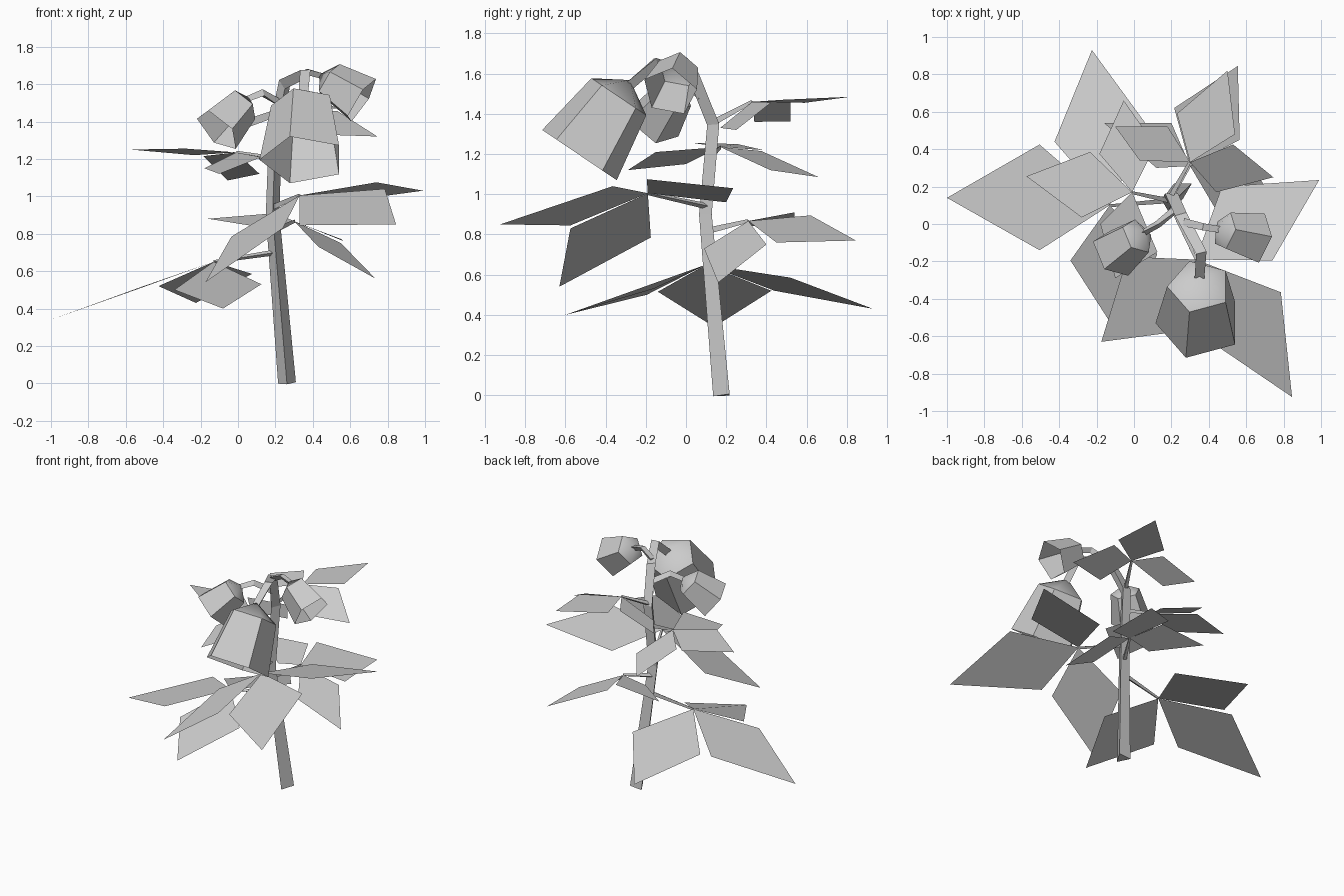
import bpy, bmesh, math
from mathutils import Vector

if "Cube" in bpy.data.objects:
    bpy.data.objects.remove(bpy.data.objects["Cube"], do_unlink=True)

GREY = (0.6, 0.6, 0.6, 1)
grey = bpy.data.materials.new("plain grey")
grey.use_nodes = True
grey.diffuse_color = GREY
for node in grey.node_tree.nodes:
    if node.type == 'BSDF_PRINCIPLED':
        node.inputs["Base Color"].default_value = GREY


def finish(bm, name, recalc=True):
    if recalc:
        bmesh.ops.recalc_face_normals(bm, faces=bm.faces)
    mesh = bpy.data.meshes.new(name)
    bm.to_mesh(mesh)
    bm.free()
    mesh.materials.append(grey)
    obj = bpy.data.objects.new(name, mesh)
    bpy.context.collection.objects.link(obj)
    return obj


def ring(bm, centre, side, up, radius, count, start=0.0):
    """A regular ring of vertices in the plane of side and up."""
    verts = []
    for i in range(count):
        a = start + math.tau * i / count
        verts.append(bm.verts.new(centre + radius * (math.cos(a) * side + math.sin(a) * up)))
    return verts


def bridge(bm, lower, upper):
    n = len(lower)
    return [bm.faces.new((lower[i], lower[(i + 1) % n], upper[(i + 1) % n], upper[i]))
            for i in range(n)]


def tube(name, path, radii, ref):
    """Three-sided tapering tube along a path."""
    bm = bmesh.new()
    pts = [Vector(p) for p in path]
    rings = []
    for i, p in enumerate(pts):
        t = Vector()
        if i > 0:
            t += (p - pts[i - 1]).normalized()
        if i < len(pts) - 1:
            t += (pts[i + 1] - p).normalized()
        t.normalize()
        side = Vector(ref)
        side = (side - t * side.dot(t)).normalized()
        rings.append(ring(bm, p, side, t.cross(side), radii[i], 3, -math.pi / 2))
    for a, b in zip(rings, rings[1:]):
        bridge(bm, a, b)
    bm.faces.new(rings[0])
    bm.faces.new(rings[-1])
    return finish(bm, name)


def flower(name, mouth, axis, spoke, size):
    """Open five-sided bell: rounded cap, shoulder ring, wide mouth."""
    bm = bmesh.new()
    mouth, axis, spoke = Vector(mouth), Vector(axis).normalized(), Vector(spoke)
    side = (spoke - axis * spoke.dot(axis)).normalized()
    up = axis.cross(side)
    rim = ring(bm, mouth, side, up, 0.235 * size, 5)
    centre = mouth - axis * 0.35 * size
    shoulder = ring(bm, centre, side, up, 0.173 * size, 5)
    apex = bm.verts.new(centre - axis * 0.1 * size)
    bridge(bm, rim, shoulder)
    for i in range(5):
        bm.faces.new((shoulder[i], shoulder[(i + 1) % 5], apex)).smooth = True
    return finish(bm, name)


def leaf_group(name, root, node, leaves):
    """Thin leaf stalk ending in three flat four-cornered leaflets."""
    tube(name + "_stalk", [root, node], [0.018, 0.01], (0, 0, 1))
    bm = bmesh.new()
    for corners in leaves:
        face = bm.faces.new([bm.verts.new(p) for p in [node] + list(corners)])
        face.normal_update()
        if face.normal.z < 0:
            face.normal_flip()
    return finish(bm, name + "_leaflets", recalc=False)


# Main stem, arching forward to the large flower
tube("main_stem",
     [(.262, .19, 0), (.185, .107, .9), (.2, .145, 1.35), (.25, .04, 1.6),
      (.36, -.15, 1.66), (.35, -.28, 1.55)],
     [.055, .042, .04, .038, .033, .03], (1, 0, 0))

# Side stalks of the small flowers
tube("right_flower_stalk", [(.23, .08, 1.49), (.13, 0, 1.55), (.05, -.045, 1.515)],
     [.025, .023, .02], (0, 1, 0))
tube("left_flower_stalk", [(.27, .01, 1.62), (.37, -.015, 1.67), (.46, -.03, 1.645)],
     [.025, .022, .02], (0, 1, 0))

# Flowers
flower("large_flower", (.35, -.53, 1.195), (0, -.56, -.83), (-1, 0, 0), 1)
flower("right_small_flower", (-.11, -.16, 1.355), (-.62, -.45, -.64), (.75, .11, -.65), .6)
flower("left_small_flower", (.66, -.08, 1.51), (.83, -.2, -.53), (.07, .01, .1), .6)

# Leaves, from the bottom up: side corner, tip, side corner
leaf_group("low_leaf", (.2, .13, .7), (-.13, .1, .65), [
    [(-.425, .44, .52), (-.225, .93, .43), (.075, .52, .585)],
    [(-.505, -.14, .515), (-1, .14, .34), (-.505, .425, .52)],
    [(-.34, -.195, .5), (-.08, -.6, .4), (.125, -.16, .53)]])

leaf_group("back_leaf", (.19, .12, .82), (.3, .31, .867), [
    [(.215, .62, .895), (.555, .845, .77), (.565, .45, .76)],
    [(.12, .3, .835), (-.16, .54, .88), (.2, .54, .91)],
    [(.55, .4, .75), (.735, .16, .56), (.43, .09, .73)]])

leaf_group("front_leaf", (.19, .11, .94), (.33, -.19, 1.005), [
    [(.785, -.365, 1.04), (.845, -.925, .85), (.33, -.575, .845)],
    [(.24, -.575, .83), (-.175, -.63, .54), (-.035, -.175, .785)],
    [(.47, .2, .96), (.99, .235, 1.03), (.74, -.195, 1.075)]])

leaf_group("right_leaf", (.19, .13, 1.2), (-.01, .17, 1.235), [
    [(-.28, .035, 1.255), (-.575, .255, 1.25), (-.235, .385, 1.22)],
    [(-.185, .375, 1.215), (-.055, .66, 1.085), (.115, .42, 1.12)],
    [(-.18, 0, 1.15), (-.1, -.29, 1.12), (.125, -.15, 1.21)]])

leaf_group("top_leaf", (.2, .145, 1.36), (.3, .33, 1.46), [
    [(.23, .59, 1.455), (.5, .82, 1.485), (.54, .48, 1.47)],
    [(.03, .34, 1.36), (-.1, .52, 1.363), (.18, .52, 1.457)],
    [(.53, .425, 1.457), (.745, .25, 1.32), (.44, .17, 1.33)]])
